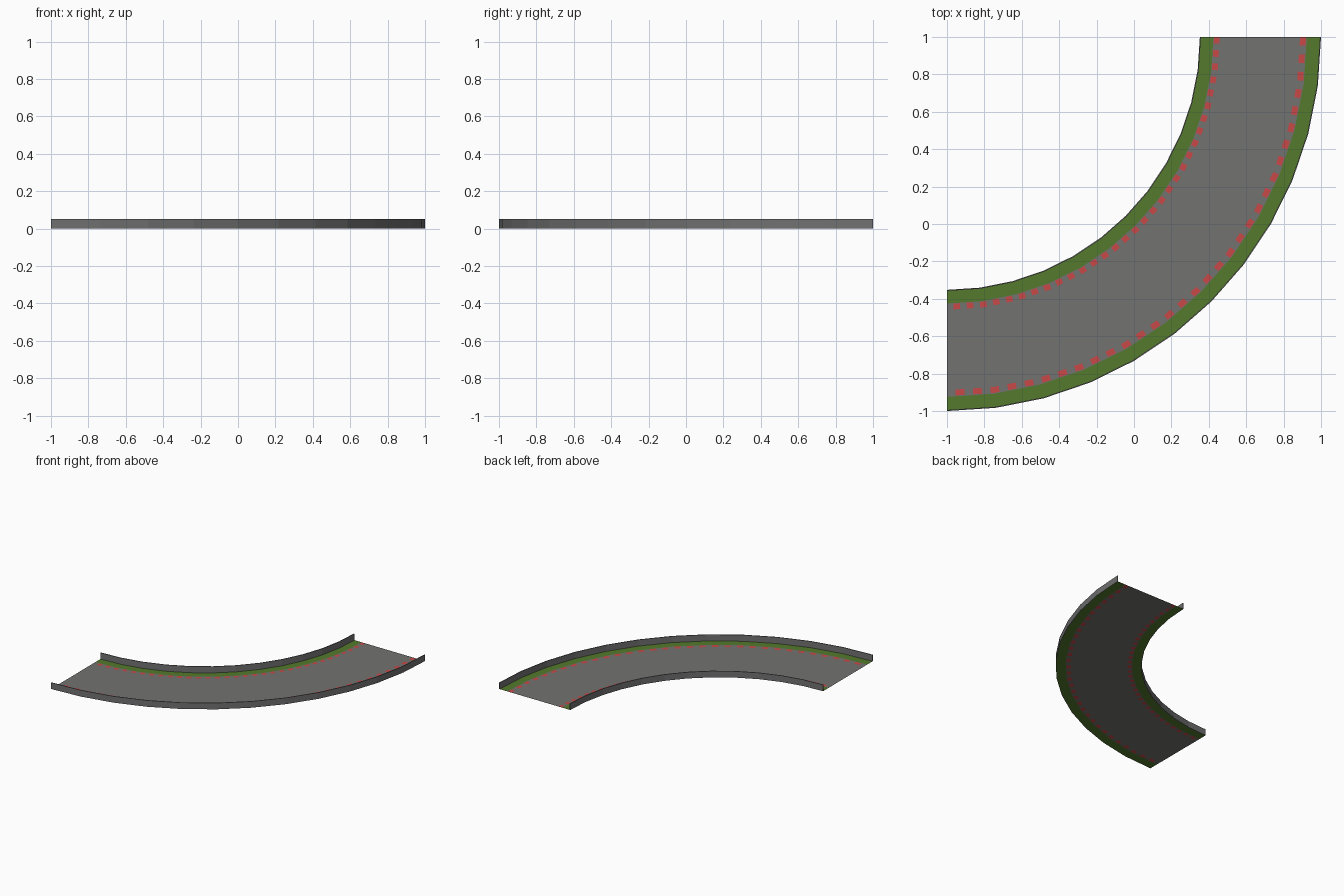
import bpy, bmesh, math

if "Cube" in bpy.data.objects:
    bpy.data.objects.remove(bpy.data.objects["Cube"])

SEGS, DASHES = 12, 32          # bend segments, kerb dashes per side
CX, CY = -1.0, 1.0             # centre of the bend
STEP = 90 / SEGS
R_IN, R_OUT, H = 1.355, 2.0, 0.052


def mat(name, col):
    m = bpy.data.materials.new(name)
    m.diffuse_color = (*col, 1)
    m.use_nodes = True
    m.node_tree.nodes["Principled BSDF"].inputs["Base Color"].default_value = m.diffuse_color
    return m


asphalt = mat("asphalt grey", (0.168, 0.168, 0.163))
grass = mat("grass green", (0.088, 0.195, 0.025))
red = mat("kerb red", (0.58, 0.065, 0.065))
wall_grey = mat("wall grey", (0.165, 0.165, 0.165))


def pt(r, a, z=0.0):
    """Point on the faceted arc of radius r at a degrees."""
    k = min(int(a / STEP + 1e-6), SEGS - 1)
    off = math.radians(a - (k + 0.5) * STEP)
    rr = r * math.cos(math.radians(STEP / 2)) / math.cos(off)
    t = math.radians(a)
    return (CX + rr * math.cos(t), CY - rr * math.sin(t), z)


def finish(name, bm, mats):
    bmesh.ops.recalc_face_normals(bm, faces=bm.faces)
    me = bpy.data.meshes.new(name)
    bm.to_mesh(me)
    bm.free()
    for m in mats:
        me.materials.append(m)
    ob = bpy.data.objects.new(name, me)
    bpy.context.collection.objects.link(ob)
    return ob


# Road sheet: grass verges, kerb dashes and asphalt as cut faces
rings = [R_IN, 1.425, 1.428, 1.459, 1.888, 1.92, 1.924, R_OUT]
strip = ["grass", "road", "dash", "road", "dash", "road", "grass"]
half = 90 / (2 * DASHES)
angles = sorted({round(i * STEP, 5) for i in range(SEGS + 1)}
                | {round(i * half, 5) for i in range(2 * DASHES + 1)})
bm = bmesh.new()
grid = [[bm.verts.new(pt(r, a)) for r in rings] for a in angles]
for i in range(len(angles) - 1):
    is_dash = int((angles[i] + angles[i + 1]) / 2 / half) % 2 == 0
    for j, kind in enumerate(strip):
        f = bm.faces.new((grid[i][j], grid[i + 1][j], grid[i + 1][j + 1], grid[i][j + 1]))
        f.material_index = 1 if kind == "grass" else 2 if kind == "dash" and is_dash else 0
        f.normal_update()
        if f.normal.z < 0:
            f.normal_flip()
me = bpy.data.meshes.new("road")
bm.to_mesh(me)
bm.free()
for m in (asphalt, grass, red):
    me.materials.append(m)
bpy.context.collection.objects.link(bpy.data.objects.new("road", me))


# Thin barrier walls along both edges
def barrier(name, r0, r1):
    bm = bmesh.new()
    loops = [[bm.verts.new(pt(r, i * STEP, z))
              for r, z in ((r0, 0), (r1, 0), (r1, H), (r0, H))] for i in range(SEGS + 1)]
    for a, b in zip(loops, loops[1:]):
        for k in range(4):
            n = (k + 1) % 4
            bm.faces.new((a[k], a[n], b[n], b[k]))
    bm.faces.new(loops[0])
    bm.faces.new(loops[-1])
    finish(name, bm, [wall_grey])


barrier("inner_wall", R_IN - 0.003, R_IN + 0.003)
barrier("outer_wall", R_OUT - 0.006, R_OUT)
